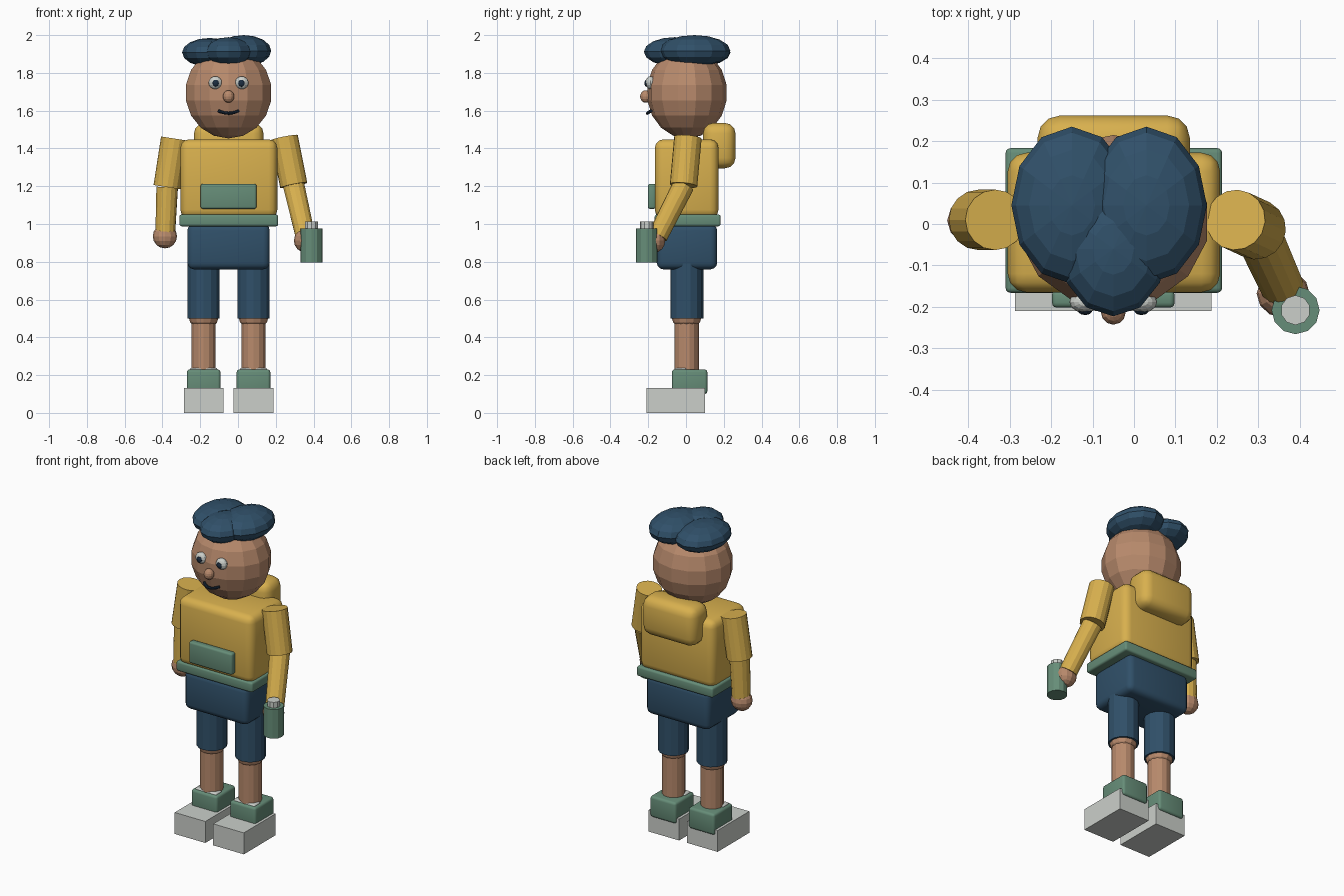
import bpy, bmesh, math
from mathutils import Vector, Matrix

cube = bpy.data.objects.get("Cube")
if cube:
    bpy.data.objects.remove(cube, do_unlink=True)


def material(name, hex_code):
    rgb = [int(hex_code[i:i + 2], 16) / 255 for i in (0, 2, 4)]
    colour = [c / 12.92 if c < 0.04 else ((c + 0.055) / 1.055) ** 2.4 for c in rgb] + [1]
    mat = bpy.data.materials.new(name)
    mat.use_nodes = True
    mat.diffuse_color = colour
    mat.node_tree.nodes["Principled BSDF"].inputs["Base Color"].default_value = colour
    return mat


YELLOW = material("mustard yellow", "D8B04E")
NAVY = material("navy blue", "305069")
GREEN = material("sage green", "668D78")
SKIN = material("warm skin", "B88A6C")
GREY = material("light grey", "CBCFCA")
DARK = material("dark ink", "1C2D40")


def finish(name, bm, mat, smooth=False):
    bmesh.ops.recalc_face_normals(bm, faces=bm.faces)
    mesh = bpy.data.meshes.new(name)
    bm.to_mesh(mesh)
    bm.free()
    mesh.materials.append(mat)
    obj = bpy.data.objects.new(name, mesh)
    bpy.context.collection.objects.link(obj)
    if smooth:
        bpy.ops.object.select_all(action='DESELECT')
        obj.select_set(True)
        bpy.context.view_layer.objects.active = obj
        bpy.ops.object.shade_smooth_by_angle(angle=math.radians(35))
    return obj


def box(name, low, high, mat, bevel=0.0):
    """Box between two corners, with optional rounded edges."""
    low, high = Vector(low), Vector(high)
    bm = bmesh.new()
    bmesh.ops.create_cube(bm, size=1)
    bmesh.ops.scale(bm, vec=high - low, verts=bm.verts)
    bmesh.ops.translate(bm, vec=(low + high) / 2, verts=bm.verts)
    if bevel:
        bmesh.ops.bevel(bm, geom=list(bm.edges), offset=bevel, segments=3,
                        profile=0.5, affect='EDGES')
    return finish(name, bm, mat, bool(bevel))


def ball(name, centre, radii, mat, segments=12, rings=8):
    bm = bmesh.new()
    bmesh.ops.create_uvsphere(bm, u_segments=segments, v_segments=rings, radius=1)
    bmesh.ops.scale(bm, vec=radii, verts=bm.verts)
    bmesh.ops.translate(bm, vec=centre, verts=bm.verts)
    return finish(name, bm, mat)


def rod(name, start, end, radius, mat, sides=14, end_radius=None):
    """Cylinder running from start to end."""
    start, end = Vector(start), Vector(end)
    axis = end - start
    turn = Vector((0, 0, 1)).rotation_difference(axis).to_matrix().to_4x4()
    bm = bmesh.new()
    bmesh.ops.create_cone(bm, cap_ends=True, segments=sides, radius1=radius,
                          radius2=end_radius or radius, depth=axis.length,
                          matrix=Matrix.Translation((start + end) / 2) @ turn)
    return finish(name, bm, mat)


MID = -0.05  # centre line of the body

# Legs and feet
for side, s in (("right", -1), ("left", 1)):
    x = MID + s * 0.132
    box(side + "_sole", (x - 0.105, -0.21, 0), (x + 0.105, 0.1, 0.133), GREY)
    box(side + "_shoe", (x - 0.089, -0.075, 0.1), (x + 0.089, 0.113, 0.23), GREEN, 0.015)
    box(side + "_lace", (x - 0.073, -0.06, 0.215), (x + 0.073, 0, 0.238), GREY, 0.008)
    rod(side + "_shin", (x, 0.003, 0.18), (x, 0.003, 0.5), 0.065, SKIN)
    ball(side + "_knee", (x, 0.003, 0.5), (0.077, 0.077, 0.055), SKIN)
    rod(side + "_shorts_leg", (x, 0.005, 0.5), (x, 0.005, 0.85), 0.087, NAVY)

# Hips, belt, torso, pouch and hood
box("shorts", (-0.268, -0.155, 0.76), (0.168, 0.165, 1.0), NAVY, 0.035)
box("belt", (-0.31, -0.166, 0.988), (0.213, 0.183, 1.05), GREEN, 0.012)
box("torso", (-0.305, -0.165, 1.03), (0.208, 0.172, 1.448), YELLOW, 0.045)
box("front_pocket", (-0.198, -0.202, 1.08), (0.098, -0.16, 1.213), GREEN, 0.012)
box("hood", (-0.233, 0.09, 1.295), (0.135, 0.262, 1.535), YELLOW, 0.055)

# Arms: shoulder, elbow, wrist and hand positions
arms = {
    "right": ((-0.335, 0.01, 1.452), (-0.375, 0.01, 1.195),
              (-0.385, 0.008, 0.95), (-0.387, 0.008, 0.935)),
    "left": ((0.245, 0.01, 1.457), (0.295, -0.013, 1.205),
             (0.357, -0.15, 0.935), (0.36, -0.168, 0.912)),
}
for side, (shoulder, elbow, wrist, hand) in arms.items():
    rod(side + "_sleeve", shoulder, elbow, 0.073, YELLOW, 16)
    rod(side + "_forearm", elbow, wrist, 0.058, YELLOW, 14, 0.053)
    ball(side + "_hand", hand, (0.064, 0.058, 0.064), SKIN)

# Drinking bottle
rod("bottle", (0.39, -0.208, 0.797), (0.39, -0.208, 0.977), 0.058, GREEN, 12)
rod("bottle_cap", (0.39, -0.208, 0.97), (0.39, -0.208, 1.012), 0.036, GREY, 10)

# Head and face
ball("head", (MID, 0.005, 1.695), (0.235, 0.213, 0.242), SKIN, 14, 9)
ball("nose", (MID, -0.213, 1.675), (0.03, 0.03, 0.033), SKIN)
for side, s in (("right", -1), ("left", 1)):
    ball(side + "_eye", (MID + s * 0.07, -0.188, 1.748), (0.036, 0.026, 0.034), GREY)
    ball(side + "_pupil", (MID + s * 0.068, -0.208, 1.745), (0.018, 0.012, 0.019), DARK, 10, 6)

# Smile: a short chain of rods along an arc
arc = []
for i in range(7):
    t = i / 3 - 1
    arc.append((MID + 0.053 * t, -0.205 + 0.02 * t * t, 1.586 + 0.013 * t * t))
for i in range(6):
    rod("mouth_segment", arc[i], arc[i + 1], 0.008, DARK, 8)

# Hair in three overlapping lobes
ball("hair_right", (-0.15, 0.045, 1.908), (0.146, 0.19, 0.077), NAVY)
ball("hair_left", (0.03, 0.045, 1.917), (0.146, 0.19, 0.083), NAVY)
ball("hair_front", (MID, -0.06, 1.912), (0.13, 0.163, 0.077), NAVY)
